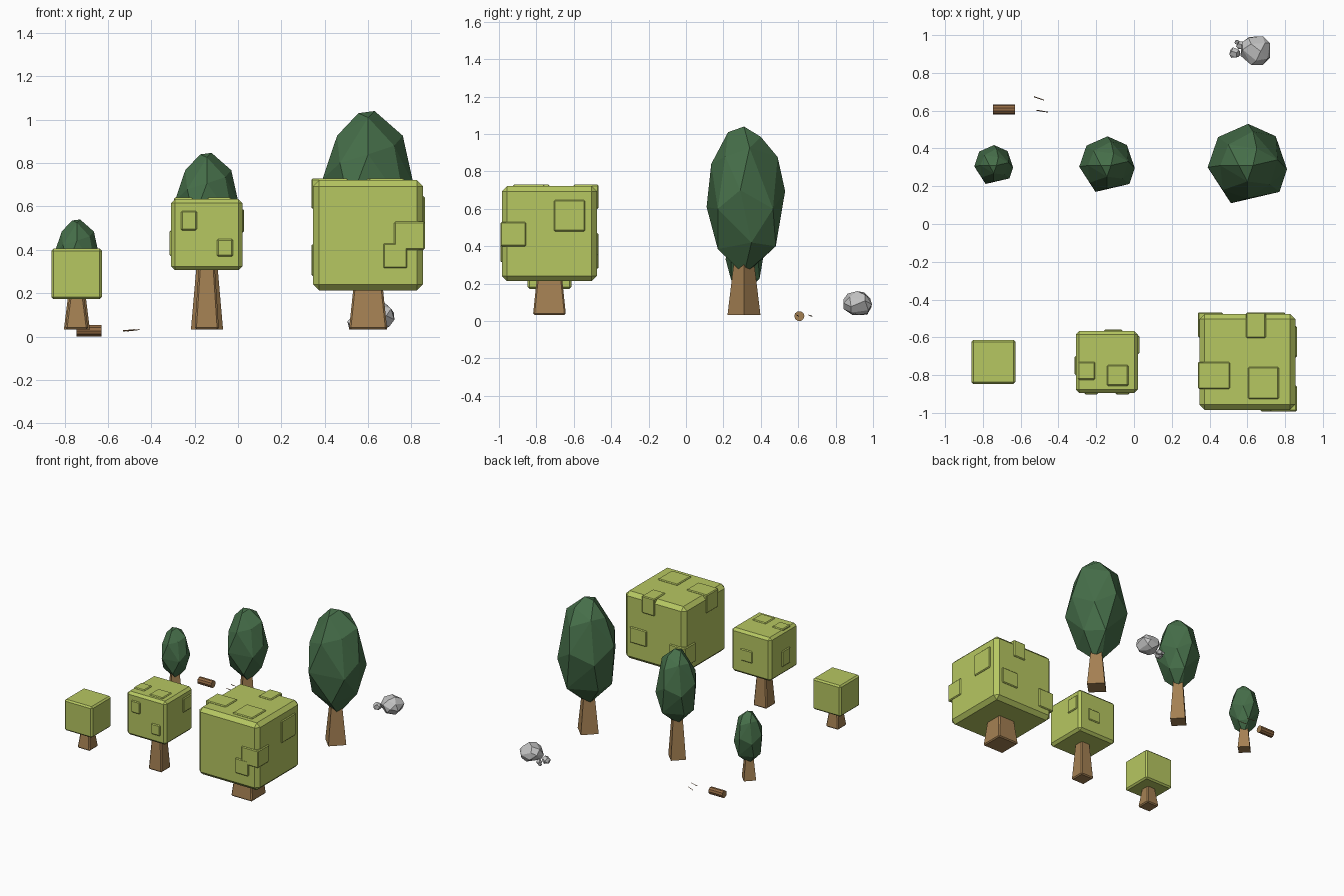
import bpy, bmesh, math, random
from mathutils import Vector, Matrix

if "Cube" in bpy.data.objects:
    bpy.data.objects.remove(bpy.data.objects["Cube"])

random.seed(4)


def mat(name, c):
    m = bpy.data.materials.new(name)
    m.diffuse_color = (*c, 1)
    m.use_nodes = True
    m.node_tree.nodes["Principled BSDF"].inputs["Base Color"].default_value = m.diffuse_color
    return m


LIME = mat("lime_leaves", (0.47, 0.57, 0.12))
GREEN = mat("dark_green_leaves", (0.06, 0.155, 0.066))
BROWN = mat("trunk_brown", (0.37, 0.215, 0.085))
BARK = mat("log_bark", (0.28, 0.14, 0.055))
GREY = mat("stone_grey", (0.55, 0.55, 0.55))


def finish(name, bm, m):
    bmesh.ops.recalc_face_normals(bm, faces=bm.faces[:])
    me = bpy.data.meshes.new(name)
    bm.to_mesh(me)
    bm.free()
    me.materials.append(m)
    ob = bpy.data.objects.new(name, me)
    bpy.context.collection.objects.link(ob)
    return ob


def box(name, lo, hi, m, bevel, taper=1.0):
    """Chamfered box between two corners; taper scales the top in x and y."""
    lo, hi = Vector(lo), Vector(hi)
    c, s = (lo + hi) / 2, hi - lo
    bm = bmesh.new()
    bmesh.ops.create_cube(bm, size=1)
    for v in bm.verts:
        k = taper if v.co.z > 0 else 1
        v.co = Vector((v.co.x * s.x * k, v.co.y * s.y * k, v.co.z * s.z)) + c
    bmesh.ops.bevel(bm, geom=bm.edges[:], offset=bevel, segments=1, affect='EDGES')
    return finish(name, bm, m)


def hull(name, pts, m, flat=0.0):
    bm = bmesh.new()
    for p in pts:
        bm.verts.new(p)
    res = bmesh.ops.convex_hull(bm, input=bm.verts[:])
    inner = [v for v in res["geom_interior"] if isinstance(v, bmesh.types.BMVert)]
    bmesh.ops.delete(bm, geom=inner, context='VERTS')
    if flat:
        bmesh.ops.dissolve_limit(bm, angle_limit=flat, verts=bm.verts[:], edges=bm.edges[:])
    return finish(name, bm, m)


# Cube trees: centre x, centre z, half size, chamfer, trunk half widths (bottom, top)
BASE, CY = 0.033, -0.73
for name, x, z, h, b, r0, r1 in (("large", 0.6, 0.467, 0.254, 0.028, 0.088, 0.066),
                                 ("medium", -0.144, 0.47, 0.164, 0.018, 0.056, 0.036),
                                 ("small", -0.744, 0.289, 0.117, 0.011, 0.053, 0.031)):
    box(name + "_cube_crown", (x - h, CY - h, z - h), (x + h, CY + h, z + h), LIME, b)
    box(name + "_cube_trunk", (x - r0, CY - r0, BASE), (x + r0, CY + r0, z - h + 0.03),
        BROWN, 0.008, r1 / r0)

# Raised leaf patches, some wrapping an edge of the crown
PATCHES = {
    "large": [((.67, -.993, .315), (.78, -.95, .43)),
              ((.72, -.992, .40), (.862, -.856, .53)),
              ((.82, -.706, .48), (.862, -.54, .647)),
              ((.338, -.873, .59), (.508, -.73, .729)),
              ((.603, -.926, .69), (.767, -.757, .729)),
              ((.593, -.603, .60), (.698, -.468, .729)),
              ((.66, -.50, .35), (.80, -.468, .47)),
              ((.338, -.60, .28), (.47, -.468, .425))],
    "medium": [((-.263, -.902, .49), (-.19, -.87, .58)),
               ((-.097, -.902, .37), (-.023, -.87, .45)),
               ((-.296, -.825, .60), (-.206, -.73, .641)),
               ((-.143, -.857, .60), (-.03, -.746, .641)),
               ((-.01, -.69, .48), (.028, -.59, .587)),
               ((-.16, -.59, .41), (-.06, -.559, .50)),
               ((-.315, -.80, .37), (-.28, -.70, .49))],
}
for tree, items in PATCHES.items():
    for i, (lo, hi) in enumerate(items):
        box(f"{tree}_leaf_patch_{i + 1}", lo, hi, LIME, 0.006)

# Pointed faceted trees: one crown shape reused at three scales
CROWN = [(.03, 0, 1.04), (-.045, 0, 1.03), (0, -.085, 1.01), (.05, .09, .985),
         (-.143, 0, .926), (.16, .03, .926), (0, -.175, .84), (.03, .18, .877),
         (.12, -.10, .88), (-.1, .11, .93), (-.13, -.13, .80),
         (.004, .22, .695), (.15, .155, .6), (.21, -.02, .70), (.17, -.14, .6),
         (-.087, -.20, .61), (-.21, -.01, .727), (-.155, .15, .62),
         (.06, .17, .40), (-.14, .08, .40), (-.15, -.07, .40), (.15, .04, .42),
         (.06, -.14, .385), (.02, 0, .25), (-.03, .02, .26)]
for name, x, top, s, r in (("large", .6, 1.04, 1.0, .088),
                           ("medium", -.143, .847, .70, .074),
                           ("small", -.743, .54, .49, .06)):
    y = .31
    hull(name + "_pointed_crown",
         [(x + p[0] * s, y + p[1] * s, top - (1.04 - p[2]) * s) for p in CROWN],
         GREEN, math.radians(6))
    z1 = top - .79 * s + .06
    bm = bmesh.new()
    bmesh.ops.create_cone(bm, cap_ends=True, segments=4, radius1=r, radius2=r * .62,
                          depth=z1 - BASE,
                          matrix=Matrix.Translation((x, y, (z1 + BASE) / 2)))
    finish(name + "_pointed_trunk", bm, BROWN)


# Stones
def stone(name, c, r, n):
    pts = []
    for i in range(n):
        z = 1 - 2 * (i + .5) / n
        a = i * 2.4 + random.uniform(-.3, .3)
        q = math.sqrt(1 - z * z)
        pts.append((c[0] + r[0] * q * math.cos(a), c[1] + r[1] * q * math.sin(a),
                    max(c[2] + r[2] * z * 1.06, BASE)))
    hull(name, pts, GREY, math.radians(14))


stone("large_stone", (.645, .918, .093), (.087, .084, .066), 22)
stone("medium_stone", (.533, .905, .058), (.031, .032, .03), 14)
stone("small_stone", (.565, .945, .05), (.025, .024, .022), 12)
stone("pebble", (.545, .962, .043), (.014, .014, .012), 10)

# Fallen log with bark sides and cut ends
bm = bmesh.new()
rot = Matrix.Translation((-.688, .606, .0265)) @ Matrix.Rotation(math.pi / 2, 4, 'Y')
bmesh.ops.create_cone(bm, cap_ends=True, segments=10, radius1=.027, radius2=.027,
                      depth=.115, matrix=rot)
log = finish("fallen_log", bm, BARK)
log.data.materials.append(BROWN)
for p in log.data.polygons:
    p.material_index = 1 if abs(p.normal.x) > .9 else 0

# Thin twigs on the ground
for i, (a, b) in enumerate((((-.53, .674, .026), (-.477, .656, .032)),
                            ((-.515, .602, .026), (-.455, .592, .032)))):
    a, b = Vector(a), Vector(b)
    d = b - a
    bm = bmesh.new()
    m = Matrix.Translation((a + b) / 2) @ d.to_track_quat('Z', 'Y').to_matrix().to_4x4()
    bmesh.ops.create_cone(bm, cap_ends=True, segments=4, radius1=.003, radius2=.002,
                          depth=d.length, matrix=m)
    finish(f"twig_{i + 1}", bm, BARK)
